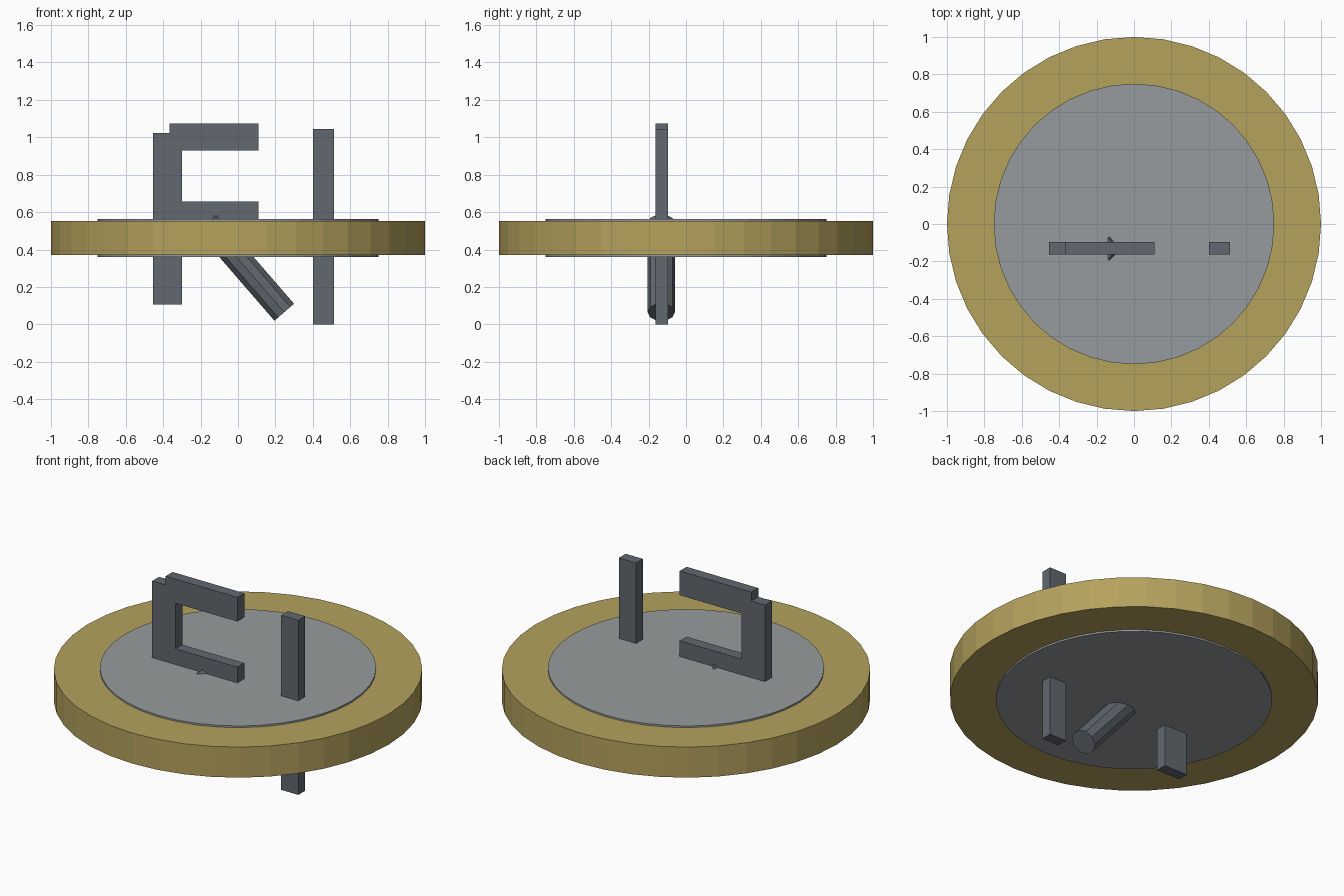
import bpy
import math

if "Cube" in bpy.data.objects:
    bpy.data.objects.remove(bpy.data.objects["Cube"])


def material(name, colour):
    mat = bpy.data.materials.new(name)
    mat.diffuse_color = (*colour, 1)
    mat.use_nodes = True
    mat.node_tree.nodes["Principled BSDF"].inputs["Base Color"].default_value = mat.diffuse_color
    return mat


gold = material("gold", (0.46, 0.36, 0.11))
silver = material("silver", (0.31, 0.33, 0.34))
dark = material("dark_grey", (0.12, 0.14, 0.16))


def finish(name, mat):
    obj = bpy.context.object
    obj.name = name
    obj.data.materials.append(mat)
    return obj


def disc(name, radius, z0, z1, mat):
    bpy.ops.mesh.primitive_cylinder_add(
        vertices=40, radius=radius, depth=z1 - z0, location=(0, 0, (z0 + z1) / 2))
    return finish(name, mat)


BAR_Y, BAR_DEPTH = -0.13, 0.065


def bar(name, x0, x1, z0, z1):
    bpy.ops.mesh.primitive_cube_add(
        size=1, location=((x0 + x1) / 2, BAR_Y, (z0 + z1) / 2))
    bpy.context.object.scale = (x1 - x0, BAR_DEPTH, z1 - z0)
    bpy.ops.object.transform_apply(location=False, rotation=False, scale=True)
    return finish(name, dark)


# Round plate: gold rim with a slightly raised silver centre on both faces
disc("outer_disc", 1.0, 0.37, 0.553, gold)
disc("inner_disc", 0.75, 0.36, 0.563, silver)

# Upright bars passing through the plate
bar("left_post", -0.455, -0.30, 0.105, 1.022)
bar("right_post", 0.40, 0.513, 0.0, 1.045)

# Horizontal arms on the left post
bar("upper_arm", -0.365, 0.11, 0.93, 1.075)
bar("lower_arm", -0.365, 0.11, 0.51, 0.657)

# Slanted ten-sided rod below the plate, its tip just breaking the top
bpy.ops.mesh.primitive_cylinder_add(
    vertices=10, radius=0.073, depth=0.63, location=(0.041, -0.132, 0.303),
    rotation=(0, math.radians(-40.9), 0))
finish("slanted_rod", dark)
